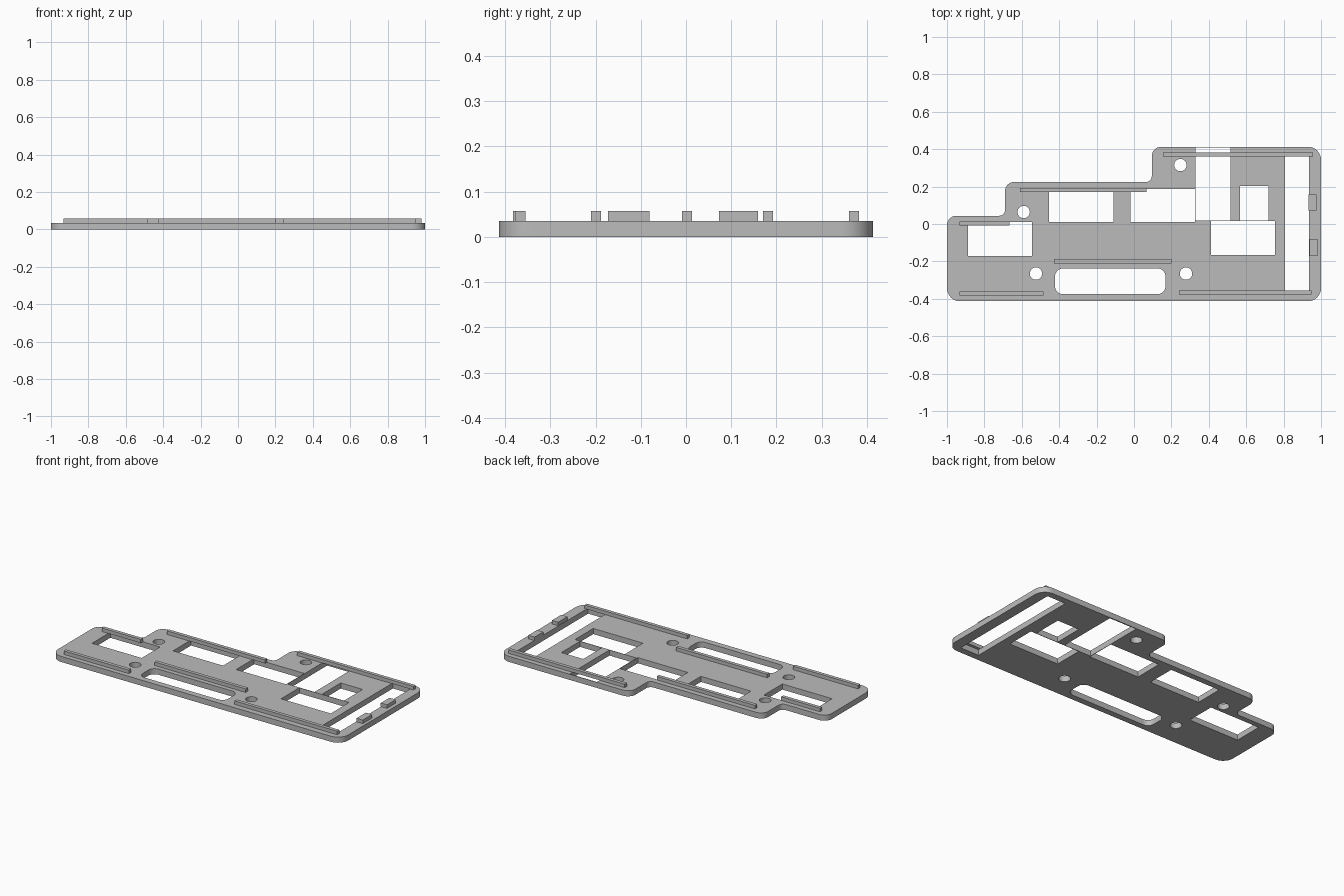
import bpy
import bmesh
from math import pi, cos, sin
from mathutils import Vector

cube = bpy.data.objects.get("Cube")
if cube:
    bpy.data.objects.remove(cube, do_unlink=True)

THICK = 0.035   # plate thickness
TOP = 0.057     # top of the ribs

grey = bpy.data.materials.new("light grey")
grey.use_nodes = True
COLOUR = (0.5, 0.5, 0.5, 1)
grey.diffuse_color = COLOUR
grey.node_tree.nodes["Principled BSDF"].inputs["Base Color"].default_value = COLOUR


def rounded(corners, steps=8):
    """Outline from (x, y, radius) corners, each replaced by a tangent curve."""
    points = []
    for i, (x, y, r) in enumerate(corners):
        p = Vector((x, y))
        a = (Vector(corners[i - 1][:2]) - p).normalized()
        b = (Vector(corners[(i + 1) % len(corners)][:2]) - p).normalized()
        if r == 0:
            points.append(p)
            continue
        centre = p + (a + b) * r
        for k in range(steps + 1):
            t = k / steps * pi / 2
            points.append(centre - b * r * cos(t) - a * r * sin(t))
    return points


def rectangle(x0, x1, y0, y1, r=0):
    return rounded([(x0, y0, r), (x1, y0, r), (x1, y1, r), (x0, y1, r)])


def circle(x, y, r, sides=32):
    return [Vector((x + r * cos(2 * pi * k / sides), y + r * sin(2 * pi * k / sides)))
            for k in range(sides)]


def box(name, x0, x1, y0, y1):
    bm = bmesh.new()
    bmesh.ops.create_cube(bm, size=1)
    for v in bm.verts:
        v.co = ((x0 + x1) / 2 + v.co.x * (x1 - x0),
                (y0 + y1) / 2 + v.co.y * (y1 - y0),
                (THICK + TOP) / 2 + v.co.z * (TOP - THICK))
    mesh = bpy.data.meshes.new(name)
    bm.to_mesh(mesh)
    bm.free()
    mesh.materials.append(grey)
    bpy.context.collection.objects.link(bpy.data.objects.new(name, mesh))


# Stepped plate outline
loops = [rounded([
    (-1, -0.413, 0.07), (1, -0.413, 0.07), (1, 0.413, 0.07), (0.095, 0.413, 0.05),
    (0.095, 0.225, 0.03), (-0.69, 0.225, 0.05), (-0.69, 0.044, 0.03), (-1, 0.044, 0.05)])]

# Rectangular windows, some parted only by thin walls
loops += [rectangle(*w) for w in (
    (-0.888, -0.545, -0.17, 0.011),
    (-0.455, -0.11, 0.01, 0.188),
    (-0.02, 0.325, 0.01, 0.188),
    (0.328, 0.515, 0.018, 0.409),
    (0.412, 0.755, -0.165, 0.015),
    (0.567, 0.718, 0.018, 0.202),
    (0.808, 0.935, -0.372, 0.372))]

# Rounded slot and screw holes
loops.append(rectangle(-0.422, 0.168, -0.375, -0.238, 0.042))
loops += [circle(x, y, 0.033) for x, y in (
    (0.248, 0.315), (-0.59, 0.064), (-0.524, -0.265), (0.278, -0.265))]

# Plate: filled flat curve, extruded, then turned into a mesh
curve = bpy.data.curves.new("plate_profile", "CURVE")
curve.dimensions = "2D"
curve.fill_mode = "BOTH"
curve.extrude = THICK / 2
for loop in loops:
    spline = curve.splines.new("POLY")
    spline.points.add(len(loop) - 1)
    for point, p in zip(spline.points, loop):
        point.co = (p.x, p.y, 0, 1)
    spline.use_cyclic_u = True
helper = bpy.data.objects.new("plate_profile", curve)
bpy.context.collection.objects.link(helper)
bpy.context.view_layer.update()
mesh = bpy.data.meshes.new_from_object(
    helper.evaluated_get(bpy.context.evaluated_depsgraph_get()))
bpy.data.objects.remove(helper, do_unlink=True)
bm = bmesh.new()
bm.from_mesh(mesh)
bmesh.ops.remove_doubles(bm, verts=bm.verts, dist=0.0001)
bmesh.ops.translate(bm, verts=bm.verts, vec=(0, 0, THICK / 2))
bmesh.ops.dissolve_limit(bm, angle_limit=0.01, verts=bm.verts, edges=bm.edges)
bmesh.ops.recalc_face_normals(bm, faces=bm.faces)
bm.to_mesh(mesh)
bm.free()
mesh.name = "plate"
mesh.materials.clear()
mesh.materials.append(grey)
plate = bpy.data.objects.new("plate", mesh)
bpy.context.collection.objects.link(plate)
bpy.context.view_layer.objects.active = plate
plate.select_set(True)
bpy.ops.object.shade_smooth_by_angle(angle=pi / 6)

# Long raised ribs: name, x start, x end, y centre
for name, x0, x1, y in (
        ("back_rib", 0.155, 0.957, 0.371),
        ("middle_back_rib", -0.61, 0.067, 0.181),
        ("right_back_rib", -0.933, -0.665, 0.002),
        ("centre_rib", -0.428, 0.2, -0.199),
        ("front_right_rib", -0.933, -0.484, -0.372),
        ("front_left_rib", 0.24, 0.948, -0.366)):
    box(name, x0, x1, y - 0.011, y + 0.011)

# Short tabs along the left end
box("back_tab", 0.933, 0.976, 0.073, 0.159)
box("front_tab", 0.938, 0.981, -0.172, -0.081)
